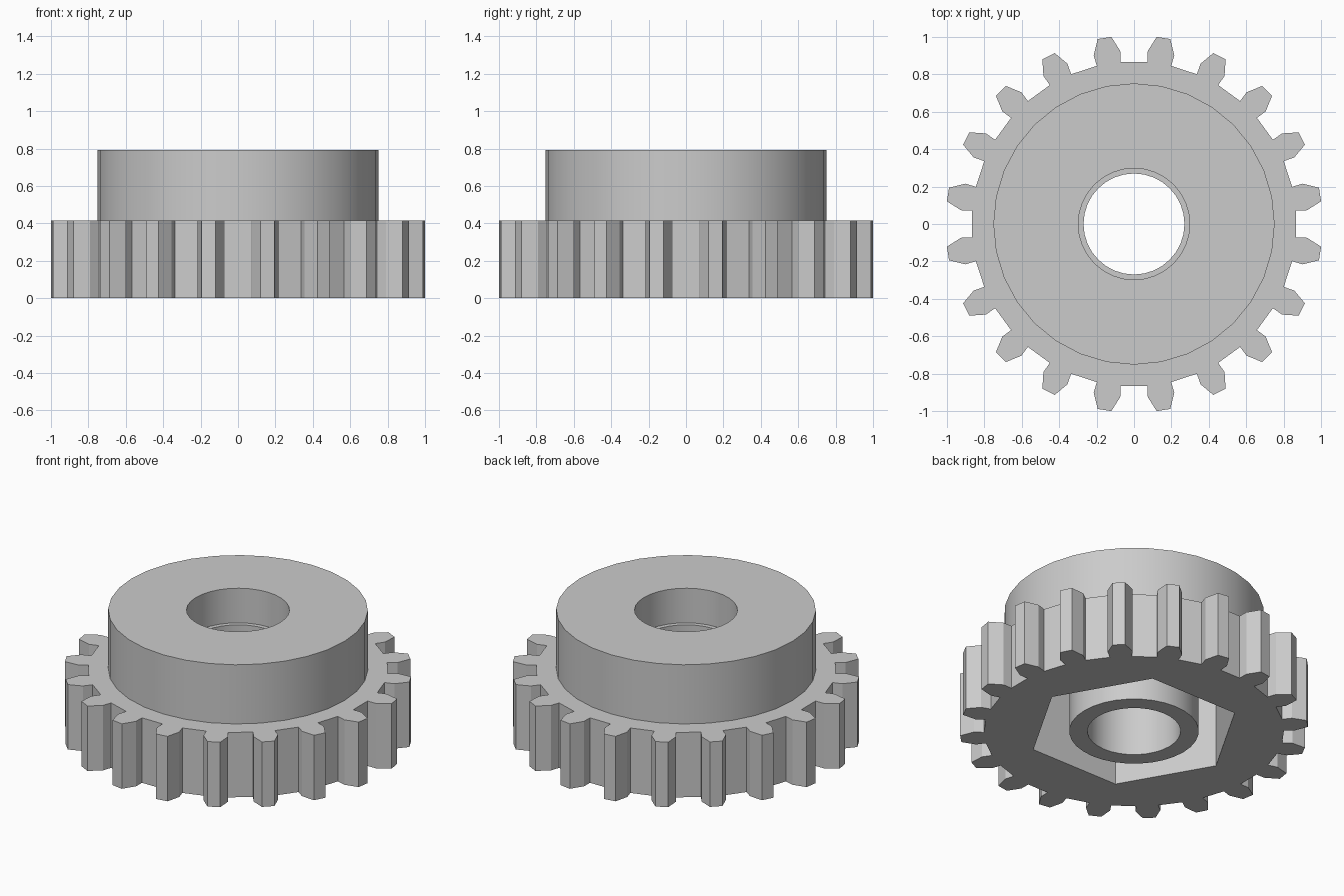
import bpy
import bmesh
from math import sin, cos, pi, radians

TEETH = 20
GEAR_TOP, HUB_TOP, POCKET_TOP = 0.415, 0.793, 0.572

old = bpy.data.objects.get("Cube")
if old:
    bpy.data.objects.remove(old, do_unlink=True)

grey = bpy.data.materials.new("plain_grey")
grey.use_nodes = True
colour = (0.6, 0.6, 0.6, 1)
grey.diffuse_color = colour
grey.node_tree.nodes["Principled BSDF"].inputs["Base Color"].default_value = colour


def circle(radius, sides=32):
    return [(radius * cos(2 * pi * i / sides), radius * sin(2 * pi * i / sides))
            for i in range(sides)]


def gear_outline():
    # Half tooth as (radius, half width), mirrored about its centre line
    half = [(0.866, 0.064), (0.925, 0.072), (1.007, 0.037)]
    tooth = [(r, -w) for r, w in half] + [(r, w) for r, w in reversed(half)]
    points = []
    for i in range(TEETH):
        a = 2 * pi * (i + 0.5) / TEETH
        points += [(r * cos(a) - w * sin(a), r * sin(a) + w * cos(a)) for r, w in tooth]
    return points


def ring(bm, points, z):
    verts = [bm.verts.new((x, y, z)) for x, y in points]
    for i, v in enumerate(verts):
        bm.edges.new((verts[i - 1], v))
    return verts


def wall(bm, low, high):
    for i in range(len(low)):
        bm.faces.new((low[i - 1], low[i], high[i], high[i - 1]))


def cap(bm, outer, inner):
    edges = [bm.edges.get((loop[i - 1], loop[i]))
             for loop in (outer, inner) for i in range(len(loop))]
    bmesh.ops.triangle_fill(bm, edges=edges, use_beauty=True, normal=(0, 0, 1))


def revolve_stack(name, stages):
    """Join a closed series of (outline, height) rings with walls and flat caps."""
    bm = bmesh.new()
    rings = [ring(bm, pts, z) for pts, z in stages]
    for i in range(len(rings)):
        a, b = rings[i - 1], rings[i]
        if stages[i - 1][1] == stages[i][1]:
            cap(bm, a, b)
        else:
            wall(bm, a, b)
    bmesh.ops.recalc_face_normals(bm, faces=bm.faces[:])
    mesh = bpy.data.meshes.new(name)
    bm.to_mesh(mesh)
    bm.free()
    mesh.materials.append(grey)
    obj = bpy.data.objects.new(name, mesh)
    bpy.context.collection.objects.link(obj)
    bpy.ops.object.select_all(action='DESELECT')
    obj.select_set(True)
    bpy.context.view_layer.objects.active = obj
    bpy.ops.object.shade_smooth_by_angle(angle=radians(20))
    return obj


# Toothed wheel with raised hub, round bore and hexagonal pocket underneath
gear, hub, bore, hexagon = gear_outline(), circle(0.752), circle(0.298), circle(0.62, 6)
revolve_stack("gear_body", [
    (gear, 0), (gear, GEAR_TOP),
    (hub, GEAR_TOP), (hub, HUB_TOP),
    (bore, HUB_TOP), (bore, POCKET_TOP),
    (hexagon, POCKET_TOP), (hexagon, 0),
])

# Spacer tube standing inside the pocket
tube, hole = circle(0.375), circle(0.27)
revolve_stack("spacer_tube", [
    (tube, 0), (tube, POCKET_TOP), (hole, POCKET_TOP), (hole, 0),
])
